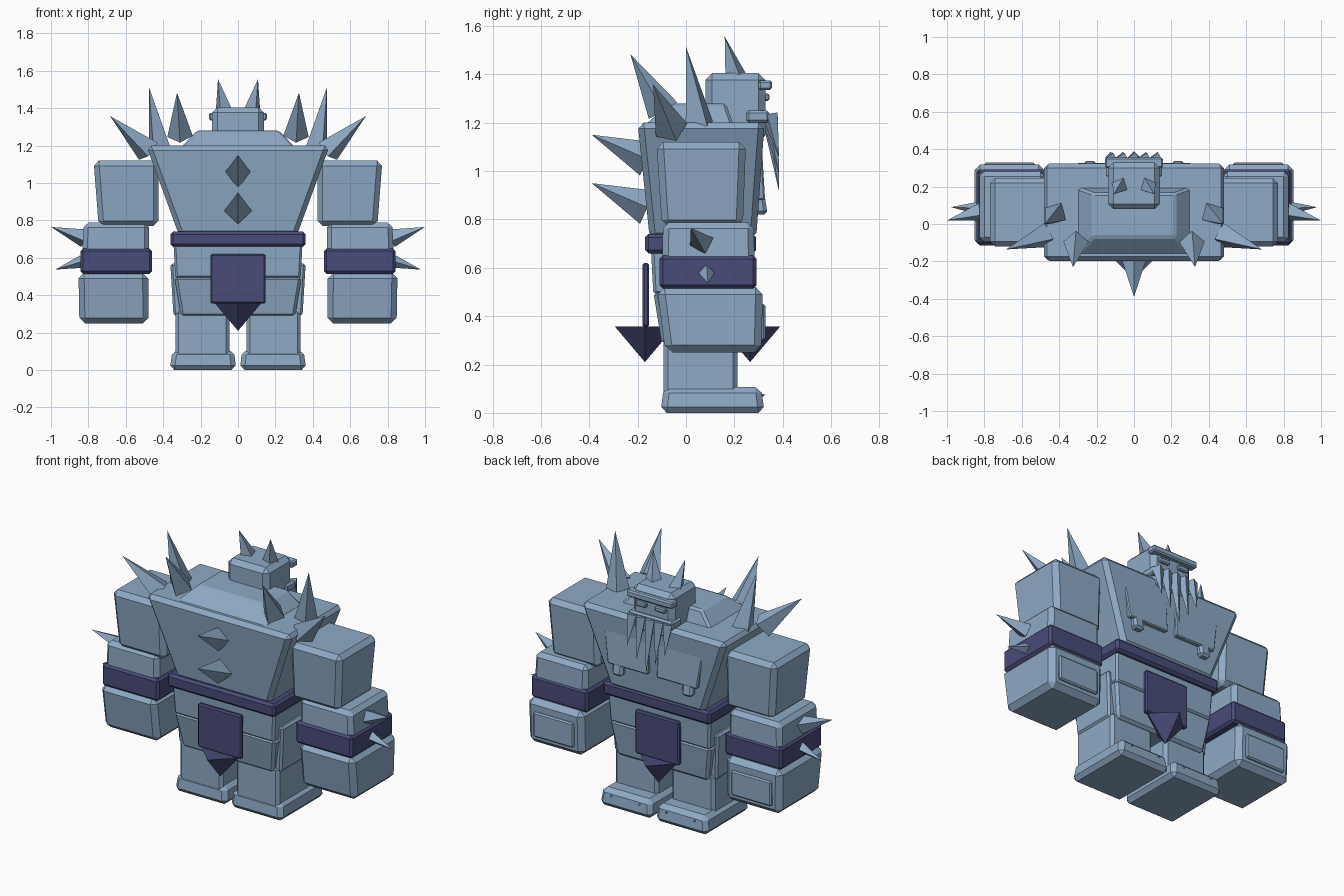
import bpy
import math
from mathutils import Vector

cube = bpy.data.objects.get("Cube")
if cube:
    bpy.data.objects.remove(cube, do_unlink=True)


def make_material(name, rgb):
    mat = bpy.data.materials.new(name)
    mat.use_nodes = True
    mat.diffuse_color = (*rgb, 1)
    mat.node_tree.nodes["Principled BSDF"].inputs["Base Color"].default_value = (*rgb, 1)
    return mat


STONE = make_material("ice_blue_stone", (0.27, 0.40, 0.56))
CLOTH = make_material("dark_indigo_cloth", (0.065, 0.072, 0.19))


def add_mesh(name, verts, faces, mat, bevel=0, mirror=False):
    mesh = bpy.data.meshes.new(name)
    mesh.from_pydata(verts, [], faces)
    mesh.materials.append(mat)
    obj = bpy.data.objects.new(name, mesh)
    bpy.context.collection.objects.link(obj)
    if bevel:
        mod = obj.modifiers.new("chamfer", "BEVEL")
        mod.width = bevel
        mod.segments = 1
        mod.limit_method = "NONE"
    if mirror:
        mod = obj.modifiers.new("mirror", "MIRROR")
        mod.use_mirror_merge = False
    return obj


def block(name, x, y, z, bevel=0.02, mat=STONE, mirror=False, low=None):
    """Chamfered box from ranges; low gives a different (x, y) range at the bottom."""
    lx, ly = low or (x, y)
    verts = []
    for (xa, xb), (ya, yb), h in ((lx, ly, z[0]), (x, y, z[1])):
        verts += [(xa, ya, h), (xb, ya, h), (xb, yb, h), (xa, yb, h)]
    faces = [(3, 2, 1, 0), (4, 5, 6, 7)]
    faces += [(i, (i + 1) % 4, (i + 1) % 4 + 4, i + 4) for i in range(4)]
    return add_mesh(name, verts, faces, mat, bevel, mirror)


def spike(name, base, tip, radius, mat=STONE, mirror=False, spin=0):
    """Four-sided pyramid from a base centre to a tip."""
    base, tip = Vector(base), Vector(tip)
    d = (tip - base).normalized()
    ref = Vector((0, 1, 0)) if abs(d.x) > 0.7 else Vector((1, 0, 0))
    u = (ref - d * ref.dot(d)).normalized()
    v = d.cross(u)
    angles = [spin + i * math.pi / 2 for i in range(4)]
    verts = [base + radius * (u * math.cos(a) + v * math.sin(a)) for a in angles] + [tip]
    faces = [(3, 2, 1, 0)] + [(i, (i + 1) % 4, 4) for i in range(4)]
    return add_mesh(name, verts, faces, mat, 0, mirror)


def wide(half):
    return (-half, half)


# Torso
block("chest", wide(0.49), (-0.2, 0.325), (0.72, 1.2), 0.025,
      low=(wide(0.315), (-0.15, 0.29)))
block("shoulder_hump", wide(0.22), (-0.07, 0.165), (1.18, 1.28), 0.012,
      low=(wide(0.315), (-0.18, 0.2)))
block("belt", wide(0.362), (-0.17, 0.29), (0.66, 0.74), 0.014, CLOTH)
block("waist", wide(0.345), (-0.145, 0.265), (0.49, 0.68), 0.012,
      low=(wide(0.335), (-0.135, 0.255)))
block("pelvis", wide(0.34), (-0.135, 0.255), (0.285, 0.5), 0.015,
      low=(wide(0.305), (-0.1, 0.23)))
block("hip_plate", (0.32, 0.362), (-0.09, 0.21), (0.29, 0.57), 0.012, mirror=True,
      low=((0.29, 0.345), (-0.08, 0.2)))

# Chest armour on the face side
block("pectoral", (0.03, 0.33), (0.2, 0.315), (0.88, 1.08), 0.006, mirror=True,
      low=((0.03, 0.3), (0.2, 0.327)))
block("chest_stud", (0.2, 0.27), (0.26, 0.325), (0.82, 0.9), 0.014, mirror=True,
      low=((0.2, 0.27), (0.26, 0.338)))

# Loincloth, back and face side
for label, y0, y1, centre in (("back", -0.18, -0.152, -0.17), ("face", 0.25, 0.282, 0.265)):
    block(label + "_cloth", wide(0.147), (y0, y1), (0.355, 0.62), 0.008, CLOTH)
    spike(label + "_cloth_point", (0, centre, 0.358), (0, centre, 0.21), 0.125, CLOTH)

# Head
block("head", wide(0.138), (0.08, 0.328), (1.12, 1.405), 0.028)
block("brow", wide(0.155), (0.3, 0.355), (1.335, 1.375), 0.008)
block("eye", (0.03, 0.1), (0.3, 0.345), (1.29, 1.32), 0.006, mirror=True)
block("jaw", wide(0.15), (0.25, 0.345), (1.2, 1.25), 0.01)
spike("horn", (0.075, 0.205, 1.39), (0.107, 0.16, 1.556), 0.048, mirror=True, spin=0.4)

# Beard of hanging spikes
for i in range(5):
    x = (i - 2) * 0.06
    drop = 0.07 * abs(i - 2)
    spike(f"beard_spike_{i + 1}", (x, 0.345, 1.235),
          (x * 1.05, 0.385, 0.915 + drop), 0.036, spin=0.3)

# Shoulder and back spikes
spike("shoulder_spike_inner", (0.31, -0.095, 1.25), (0.326, -0.23, 1.483), 0.068, mirror=True)
spike("shoulder_spike_middle", (0.42, 0.055, 1.19), (0.476, 0.0, 1.513), 0.066, mirror=True, spin=0.5)
spike("shoulder_spike_outer", (0.48, -0.06, 1.17), (0.684, -0.136, 1.358), 0.07, mirror=True, spin=0.3)
for label, z in (("upper", 1.05), ("lower", 0.85)):
    spike(label + "_back_spike", (0, -0.16, z), (0, -0.39, z + 0.1), 0.075)

# Arms
block("upper_arm", (0.425, 0.772), (-0.122, 0.248), (0.77, 1.12), 0.028, mirror=True,
      low=((0.425, 0.745), (-0.1, 0.235)))
block("forearm", (0.475, 0.825), (-0.095, 0.28), (0.56, 0.788), 0.025, mirror=True,
      low=((0.475, 0.835), (-0.1, 0.285)))
block("bracer", (0.46, 0.842), (-0.11, 0.292), (0.515, 0.65), 0.014, CLOTH, mirror=True)
block("hand", (0.48, 0.853), (-0.12, 0.318), (0.25, 0.52), 0.03, mirror=True,
      low=((0.478, 0.848), (-0.085, 0.312)))
block("knuckle_plate", (0.53, 0.8), (0.28, 0.328), (0.3, 0.45), 0.008, mirror=True)
spike("forearm_spike", (0.82, 0.065, 0.705), (0.998, 0.02, 0.765), 0.052, mirror=True, spin=0.3)
spike("bracer_spike", (0.835, 0.085, 0.58), (0.978, 0.09, 0.537), 0.034, mirror=True)

# Legs
block("leg", (0.045, 0.335), (-0.092, 0.212), (0.06, 0.32), 0.018, mirror=True)
block("foot", (0.022, 0.35), (-0.092, 0.31), (0, 0.108), 0.025, mirror=True,
      low=((0.01, 0.365), (-0.105, 0.325)))
for i, x in enumerate((0.09, 0.28)):
    spike(f"toe_rivet_{i + 1}", (x, 0.3, 0.07), (x, 0.328, 0.075), 0.014, mirror=True)
